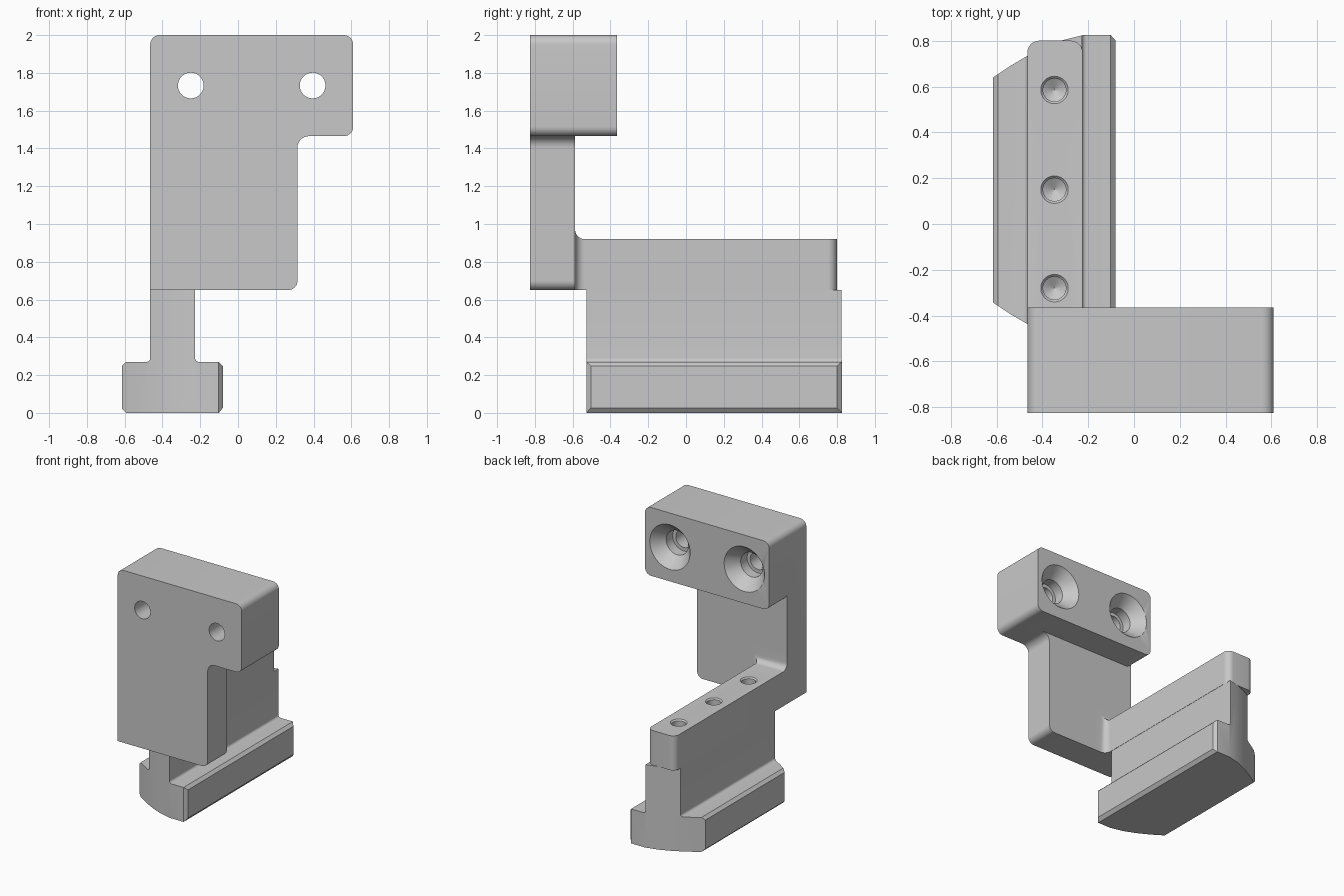
import bpy, bmesh, math
from mathutils import Vector

cube = bpy.data.objects.get("Cube")
if cube:
    bpy.data.objects.remove(cube, do_unlink=True)

grey = bpy.data.materials.new("plain grey")
grey.use_nodes = True
colour = (0.58, 0.58, 0.58, 1)
grey.diffuse_color = colour
grey.node_tree.nodes["Principled BSDF"].inputs["Base Color"].default_value = colour


def finish(name, bm):
    bmesh.ops.recalc_face_normals(bm, faces=bm.faces)
    mesh = bpy.data.meshes.new(name)
    bm.to_mesh(mesh)
    bm.free()
    mesh.materials.append(grey)
    obj = bpy.data.objects.new(name, mesh)
    bpy.context.collection.objects.link(obj)
    return obj


def rounded(corners, steps=8):
    """Outline from (x, y) or (x, y, radius) corners, with arcs at the radii."""
    out = []
    for i, c in enumerate(corners):
        p = Vector(c[:2])
        if len(c) == 2:
            out.append(p)
            continue
        a = (Vector(corners[i - 1][:2]) - p).normalized()
        b = (Vector(corners[(i + 1) % len(corners)][:2]) - p).normalized()
        half = a.angle(b) / 2
        reach = c[2] / math.tan(half)
        centre = p + (a + b).normalized() * c[2] / math.sin(half)
        start, end = p + a * reach - centre, p + b * reach - centre
        for s in range(steps + 1):
            t = s / steps * (math.pi - 2 * half)
            span = math.pi - 2 * half
            out.append(centre + (start * math.sin(span - t) + end * math.sin(t)) / math.sin(span))
    return out


def prism(name, outline, axis, low, high):
    place = {"x": lambda p, t: (t, p[0], p[1]),
             "y": lambda p, t: (p[0], t, p[1]),
             "z": lambda p, t: (p[0], p[1], t)}[axis]
    bm = bmesh.new()
    face = bm.faces.new([bm.verts.new(place(p, low)) for p in outline])
    ext = bmesh.ops.extrude_face_region(bm, geom=[face], use_keep_orig=True)
    verts = [v for v in ext["geom"] if isinstance(v, bmesh.types.BMVert)]
    bmesh.ops.translate(bm, verts=verts, vec=place((0, 0), high - low))
    return finish(name, bm)


def bore(name, profile, origin, direction, sides=48):
    """Solid of revolution from (radius, depth) pairs, for cutting a hole."""
    rot = Vector((0, 0, 1)).rotation_difference(Vector(direction))
    bm = bmesh.new()
    rings = []
    for r, d in profile:
        rings.append([bm.verts.new(rot @ Vector((r * math.cos(k * math.tau / sides),
                                                 r * math.sin(k * math.tau / sides), d))
                                   + Vector(origin)) for k in range(sides)])
    for a, b in zip(rings, rings[1:]):
        for k in range(sides):
            n = (k + 1) % sides
            bm.faces.new((a[k], a[n], b[n], b[k]))
    bm.faces.new(rings[0])
    bm.faces.new(rings[-1])
    return finish(name, bm)


def combine(target, tool, operation):
    tool.hide_render = True
    mod = target.modifiers.new("combine", "BOOLEAN")
    mod.operation = operation
    mod.solver = "EXACT"
    mod.object = tool
    bpy.context.view_layer.objects.active = target
    bpy.ops.object.modifier_apply(modifier=mod.name)
    bpy.data.objects.remove(tool, do_unlink=True)


# Upright plate with a side step
R = 0.05
plate = prism("mounting_bracket", rounded([
    (-0.465, 0.65), (0.315, 0.65, R), (0.315, 1.465, 0.06),
    (0.61, 1.465, R), (0.61, 2, R), (-0.465, 2, R)]), "y", -0.825, -0.587)

# Thick head block behind the top of the plate
head = prism("head", rounded([
    (-0.465, 1.465, R), (0.61, 1.465, R), (0.61, 2, R), (-0.465, 2, R)]),
    "y", -0.7, -0.365)

# Arm reaching back, flared where it joins the plate
arm = prism("arm", rounded([
    (-0.465, -0.7), (-0.465, 0.8, R), (-0.225, 0.8, R),
    (-0.225, -0.587, R), (-0.12, -0.587), (-0.12, -0.7)]), "z", 0.65, 1.1)
arm_side = prism("arm_side", rounded([
    (-0.75, 0.6), (0.9, 0.6), (0.9, 0.92), (-0.587, 0.92, R),
    (-0.587, 1.05), (-0.75, 1.05)]), "x", -0.6, 0)
combine(arm, arm_side, "INTERSECT")
combine(plate, head, "UNION")
combine(plate, arm, "UNION")

# Countersunk screw holes through the head
for x in (-0.25, 0.395):
    screw = [(0.185, -0.01), (0.175, 0), (0.095, 0.09), (0.095, 0.17),
             (0.068, 0.17), (0.068, 0.5)]
    combine(plate, bore("screw_hole", screw, (x, -0.365, 1.733), (0, -1, 0)), "DIFFERENCE")

# Blind drilled holes along the arm
for y in (0.585, 0.15, -0.28):
    drill = [(0.07, -0.01), (0.06, 0), (0.05, 0.01), (0.05, 0.2), (0.001, 0.23)]
    combine(plate, bore("drill_hole", drill, (-0.347, y, 0.92), (0, 0, -1)), "DIFFERENCE")

# T-shaped slider rail under the arm, with curved ends
C = 0.022
rail = prism("slider_rail", rounded([
    (-0.615 + C, 0), (-0.08 - C, 0), (-0.08, C + 0.005), (-0.08, 0.27 - C), (-0.08 - C, 0.27),
    (-0.227, 0.27, 0.02), (-0.227, 0.65), (-0.465, 0.65), (-0.465, 0.27, 0.02),
    (-0.615 + C, 0.27), (-0.615, 0.27 - C), (-0.615, C)]), "y", -0.7, 1)
end = [(-0.615, 0.64), (-0.54, 0.69), (-0.47, 0.731), (-0.4, 0.767),
       (-0.32, 0.8), (-0.22, 0.825), (-0.08 - C, 0.825), (-0.08, 0.8)]
mirrored = [(x, 0.297 - y) for x, y in reversed(end)]
combine(rail, prism("rail_plan", end + mirrored, "z", -0.1, 0.8), "INTERSECT")

# Smooth rounded areas, keep hard edges
bpy.ops.object.select_all(action="DESELECT")
for obj in (plate, rail):
    obj.select_set(True)
bpy.context.view_layer.objects.active = plate
bpy.ops.object.shade_smooth_by_angle(angle=math.radians(25))
